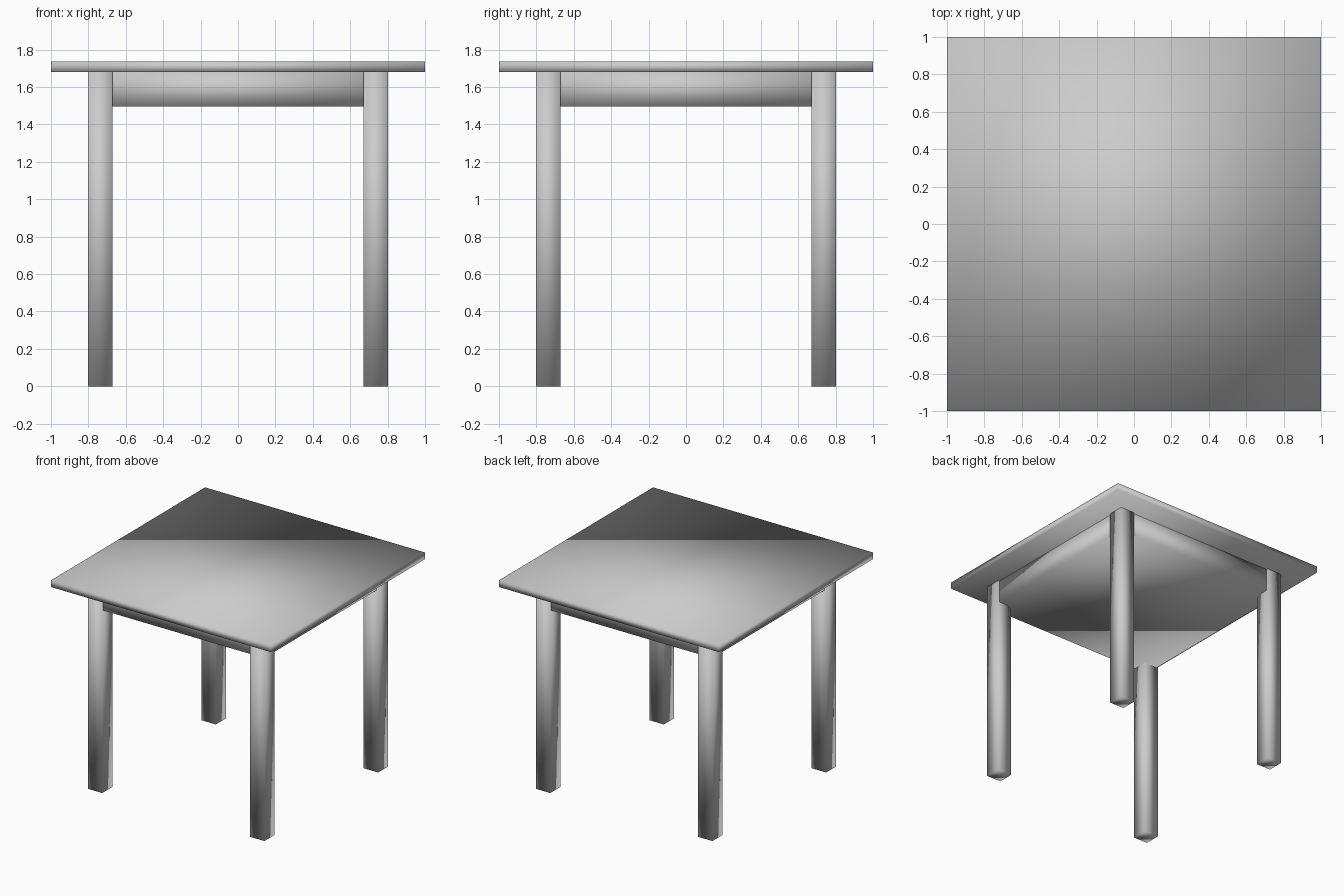
import bpy

if "Cube" in bpy.data.objects:
    bpy.data.objects.remove(bpy.data.objects["Cube"])


def box(name, lo, hi):
    """Soft-shaded box between two opposite corners."""
    size = [b - a for a, b in zip(lo, hi)]
    centre = [(a + b) / 2 for a, b in zip(lo, hi)]
    bpy.ops.mesh.primitive_cube_add(size=1, location=centre)
    ob = bpy.context.object
    ob.name = name
    ob.scale = size
    bpy.ops.object.transform_apply(location=False, rotation=False, scale=True)
    bpy.ops.object.shade_smooth()
    return ob


TOP_Z, UNDER_Z, APRON_Z = 1.735, 1.68, 1.495
LEG_IN, LEG_OUT = 0.672, 0.803
APRON = 0.79

# Thin square table top
box("table_top", (-1, -1, UNDER_Z), (1, 1, TOP_Z))

# Solid apron block under the top, almost flush with the legs
box("apron", (-APRON, -APRON, APRON_Z), (APRON, APRON, UNDER_Z))

# Four square legs
for side, sx in (("left", -1), ("right", 1)):
    for end, sy in (("front", -1), ("back", 1)):
        xs = sorted((sx * LEG_IN, sx * LEG_OUT))
        ys = sorted((sy * LEG_IN, sy * LEG_OUT))
        box(f"{end}_{side}_leg", (xs[0], ys[0], 0), (xs[1], ys[1], UNDER_Z))
